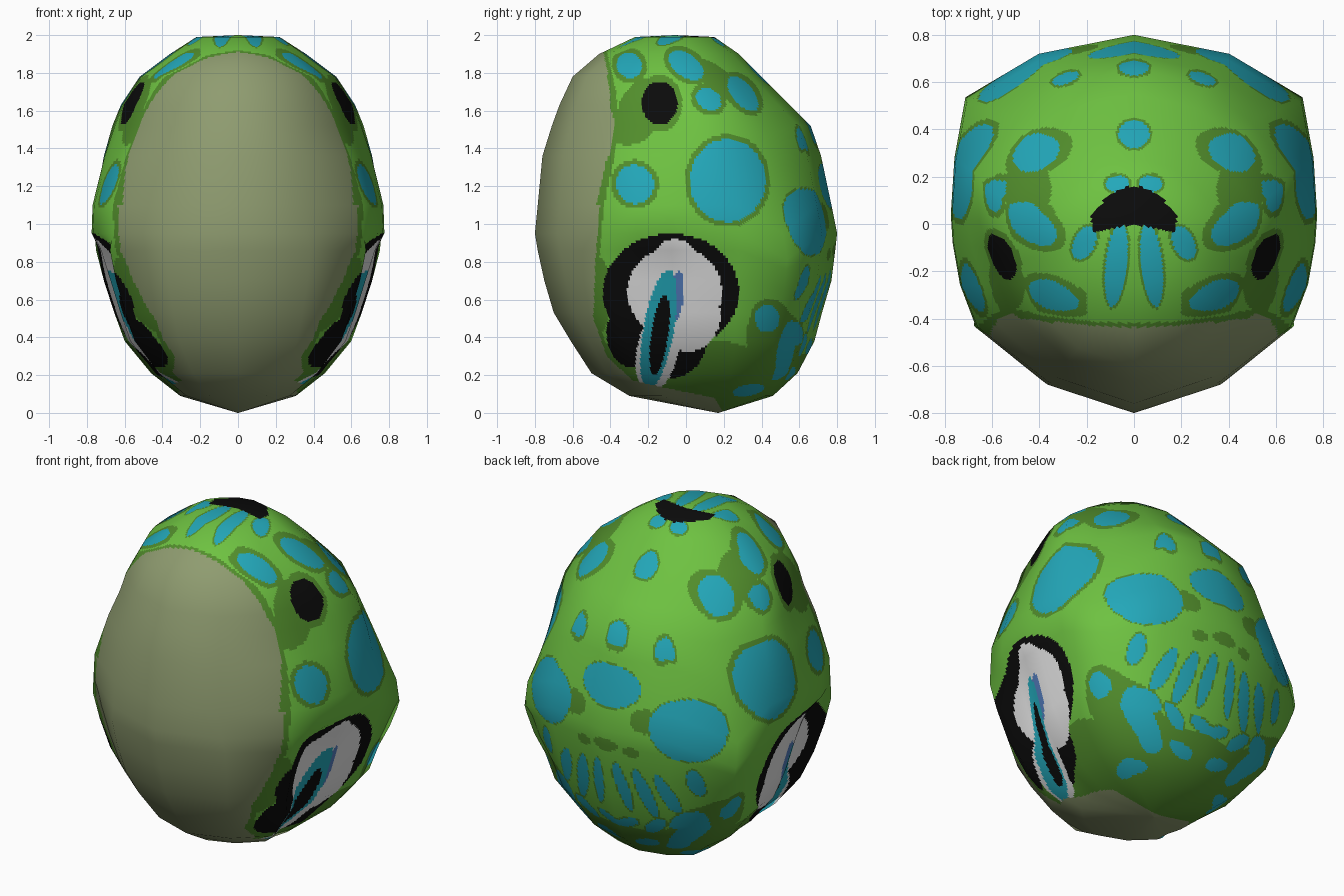
import bpy, bmesh, math
from mathutils import Vector

if "Cube" in bpy.data.objects:
    bpy.data.objects.remove(bpy.data.objects["Cube"])

def srgb(r, g, b):
    return tuple(((c / 255 + 0.055) / 1.055) ** 2.4 if c > 10 else c / 3294 for c in (r, g, b)) + (1,)

PALETTE = [("leaf_green", (110, 194, 65)), ("moss_green", (82, 142, 44)), ("turquoise", (35, 168, 186)),
           ("black", (11, 11, 11)), ("eye_white", (232, 232, 232)), ("iris_blue", (84, 125, 190)),
           ("mask_olive", (143, 156, 112))]
GREEN, MOSS, BLUE, BLACK, WHITE, IRIS, MASK = range(7)

# Horizontal rings: z, front y, back y, half width, drop of the rear corner
LEVELS = [(0.0, .168, .172, .002, 0), (.09, -.3, .46, .31, 0), (.21, -.5, .59, .46, 0), (.38, -.61, .68, .6, 0),
          (.53, -.7, .72, .655, 0), (.7, -.75, .77, .71, .05), (.86, -.785, .79, .755, .1),
          (.95, -.8, .8, .775, .14), (1.1, -.785, .77, .77, .15), (1.36, -.76, .715, .715, .1),
          (1.52, -.71, .66, .665, .05), (1.63, -.67, .55, .62, 0), (1.78, -.6, .4, .52, 0),
          (1.90, -.46, .28, .36, 0), (1.99, -.27, .15, .22, 0), (2.0, -.062, -.058, .002, 0)]
# Half cross-section, front to back: width at the middle, at the eye socket, at the crown, and depth
SECTION = [(0, 0, 0, -1), (.47, .52, .45, -.85), (.86, .91, .77, -.55), (.95, .83, .86, -.32), (.99, .95, .94, -.1),
           (1, .95, .98, .05), (.98, 1, 1, .35), (.92, .93, .74, .67), (.52, .53, .43, .9), (0, 0, 0, 1)]
REAR = 7

def ring(level):
    z, yf, yb, w, drop = level
    low = min(1, max(0, (.95 - z) / .12)) * (.4 if z < .15 else 1)   # socket blend
    top = min(1, max(0, (z - 1.1) / .4))                             # crown blend
    cy, hy = (yf + yb) / 2, (yb - yf) / 2
    half = [((m + (e - m) * low + (c - m) * top) * w, cy + v * hy, z - (drop if i == REAR else 0))
            for i, (m, e, c, v) in enumerate(SECTION)]
    return [Vector(p) for p in half] + [Vector((-x, y, h)) for x, y, h in half[-2:0:-1]]

def skin(bm, rings):
    vs = [[bm.verts.new(p) for p in r] for r in rings]
    n = len(rings[0])
    for a, b in zip(vs, vs[1:]):
        for i in range(n):
            j = (i + 1) % n
            bm.faces.new((a[i], a[j], b[j], b[i]))
    bm.faces.new(vs[0][::-1])
    bm.faces.new(vs[-1])
    return vs

def refine(rows, closed, steps):
    """Insert evenly blended (position, normal) rows between the given rows."""
    out = []
    m = len(rows)
    for i in range(m if closed else m - 1):
        a, b = rows[i], rows[(i + 1) % m]
        for k in range(steps[i]):
            t = k / steps[i]
            out.append([(p.lerp(q, t), n.lerp(o, t)) for (p, n), (q, o) in zip(a, b)])
    return out if closed else out + [rows[-1]]

def prepare(spots):
    return [(*s[:4], math.cos(math.radians(s[4])), math.sin(math.radians(s[4]))) for s in spots]

# Spots: centre, radii, tilt in degrees.  Side view uses (y, z)
SIDE = prepare([(.22, 1.23, .2, .22, 0), (-.27, 1.21, .1, .105, 20), (-.3, 1.84, .065, .07, 40),
                (0, 1.84, .105, .06, -35), (.12, 1.66, .07, .055, -30), (.3, 1.69, .11, .055, -50),
                (.43, .5, .065, .075, 0), (.53, .34, .045, .15, -12), (.33, .12, .085, .03, 10)])
# Top view uses (|x|, y)
TOP = prepare([(0, .66, .065, .03, 0), (0, .38, .065, .06, 0), (.29, .615, .06, .022, -20),
               (.075, -.17, .045, .18, 6), (.21, -.08, .045, .075, 25), (.07, .17, .05, .035, 0)])
# Back view uses (|x|, z)
BACK = prepare([(.46, 1.01, .2, .17, -25), (0, 1.2, .19, .12, 0), (.08, .6, .036, .16, 8), (.21, .58, .042, .16, 14),
                (.34, .6, .042, .13, 18), (.5, .69, .042, .09, 5), (.06, .35, .08, .03, 20),
                (.23, .36, .09, .034, 38), (.38, .42, .08, .034, 45), (.13, .21, .08, .03, 15),
                (.3, .22, .07, .035, 30)])
PATCHES_SIDE = prepare([(-.3, 1.52, .13, .1, 0), (-.14, 1.64, .12, .15, 0), (.45, .4, .13, .2, 0),
                        (-.46, .62, .06, .2, 0)])
PATCHES_TOP = prepare([(.45, .15, .1, .13, 0), (.53, -.27, .07, .1, 0)])
PATCHES_BACK = prepare([(.02, .86, .06, .035, 0), (.16, .84, .05, .03, 0), (.24, 1.04, .09, .07, 0)])

def hits(p, q, spots, grow=0.0):
    for cx, cy, rx, ry, c, s in spots:
        dx, dy = p - cx, q - cy
        r = max(rx, ry) + grow
        if abs(dx) > r or abs(dy) > r:
            continue
        u, v = (dx * c + dy * s) / (rx + grow), (dy * c - dx * s) / (ry + grow)
        if u * u + v * v < 1:
            return True
    return False

EYE = [(prepare(s), m) for s, m in (
    ([(-.14, .41, .045, .21, -8)], BLACK),
    ([(-.145, .44, .08, .32, -10)], BLUE),
    ([(-.05, .62, .038, .13, -5)], IRIS),
    ([(-.06, .64, .25, .24, 0), (-.06, .82, .11, .1, 0), (-.15, .33, .11, .22, -12), (.03, .5, .15, .18, -20)], WHITE),
    ([(-.08, .64, .36, .31, 0), (-.28, .42, .14, .18, 0), (-.06, .38, .17, .2, -20)], BLACK))]

MASK_EDGE = [(0, .2), (.08, .15), (.13, -.1), (.17, -.28), (.3, -.42), (.5, -.49), (.8, -.48), (1.1, -.455),
             (1.3, -.41), (1.5, -.38), (1.7, -.39), (1.92, -.44), (2.1, -.6)]

def mask_limit(z):
    for (a, p), (b, q) in zip(MASK_EDGE, MASK_EDGE[1:]):
        if z <= b:
            return p + (q - p) * (z - a) / (b - a)
    return -1

def colour(c):
    x, y, z = abs(c.x), c.y, c.z
    # eyes on the sides
    if .14 < z < 1 and x > .25 and max(-.46, mask_limit(z)) < y < .35:
        for spots, m in EYE:
            if hits(y, z, spots):
                return m
    # face mask and underside
    if y < mask_limit(z) and (z < 1.1 or (x / .61) ** 2 + ((z - 1.1) / .83) ** 2 < 1):
        return MASK
    # dark cheek spot and crown arc
    if hits(y, z, [(-.14, 1.64, .095, .115, 1, 0)]) and x > .3:
        return BLACK
    if z > 1.7 and x < .18:
        k = x / .17
        if -.035 * k < y < .16 - .11 * k * k:
            return BLACK
    # turquoise spots, then their mossy rims
    side, top, back = x > .2, z > 1.35, y > .3 and z < 1.45
    for grow, m in ((0, BLUE), (.026, MOSS)):
        if (side and hits(y, z, SIDE, grow)) or (top and hits(x, y, TOP, grow * .4)) \
                or (back and hits(x, z, BACK, grow * .3)):
            return m
    if (side and hits(y, z, PATCHES_SIDE)) or (top and hits(x, y, PATCHES_TOP)) \
            or (back and hits(x, z, PATCHES_BACK)):
        return MOSS
    if z < .34 + .04 * math.sin(9 * y) or y < mask_limit(z) + .02:
        return MOSS
    return GREEN

# Coarse shell gives the smooth normals
bm = bmesh.new()
coarse = skin(bm, [ring(l) for l in LEVELS])
bmesh.ops.recalc_face_normals(bm, faces=bm.faces)
bm.normal_update()
grid = [[(v.co.copy(), v.normal.copy()) for v in row] for row in coarse]
bm.free()

# Fine shell keeps the same facets but carries the painted pattern
STEP = .014
mid = [p for p, n in grid[7]]
count = len(mid)
around = [max(2, round((mid[i] - mid[(i + 1) % count]).length / STEP)) for i in range(count)]
along = [max(2, round(max((a[i][0] - b[i][0]).length for i in (0, 5, 9)) / STEP)) for a, b in zip(grid, grid[1:])]
rows = refine(grid, False, along)
columns = refine([list(c) for c in zip(*rows)], True, around)
rows = [list(r) for r in zip(*columns)]

bm = bmesh.new()
skin(bm, [[p for p, n in r] for r in rows])
for f in bm.faces:
    f.material_index = colour(f.calc_center_median())
    f.smooth = True
mesh = bpy.data.meshes.new("spotted_head")
bm.to_mesh(mesh)
bm.free()
for name, rgb in PALETTE:
    mat = bpy.data.materials.new(name)
    mat.diffuse_color = srgb(*rgb)
    mat.use_nodes = True
    mat.node_tree.nodes["Principled BSDF"].inputs["Base Color"].default_value = mat.diffuse_color
    mesh.materials.append(mat)
mesh.normals_split_custom_set_from_vertices([n.normalized() for r in rows for p, n in r])
bpy.context.collection.objects.link(bpy.data.objects.new("spotted_head", mesh))
